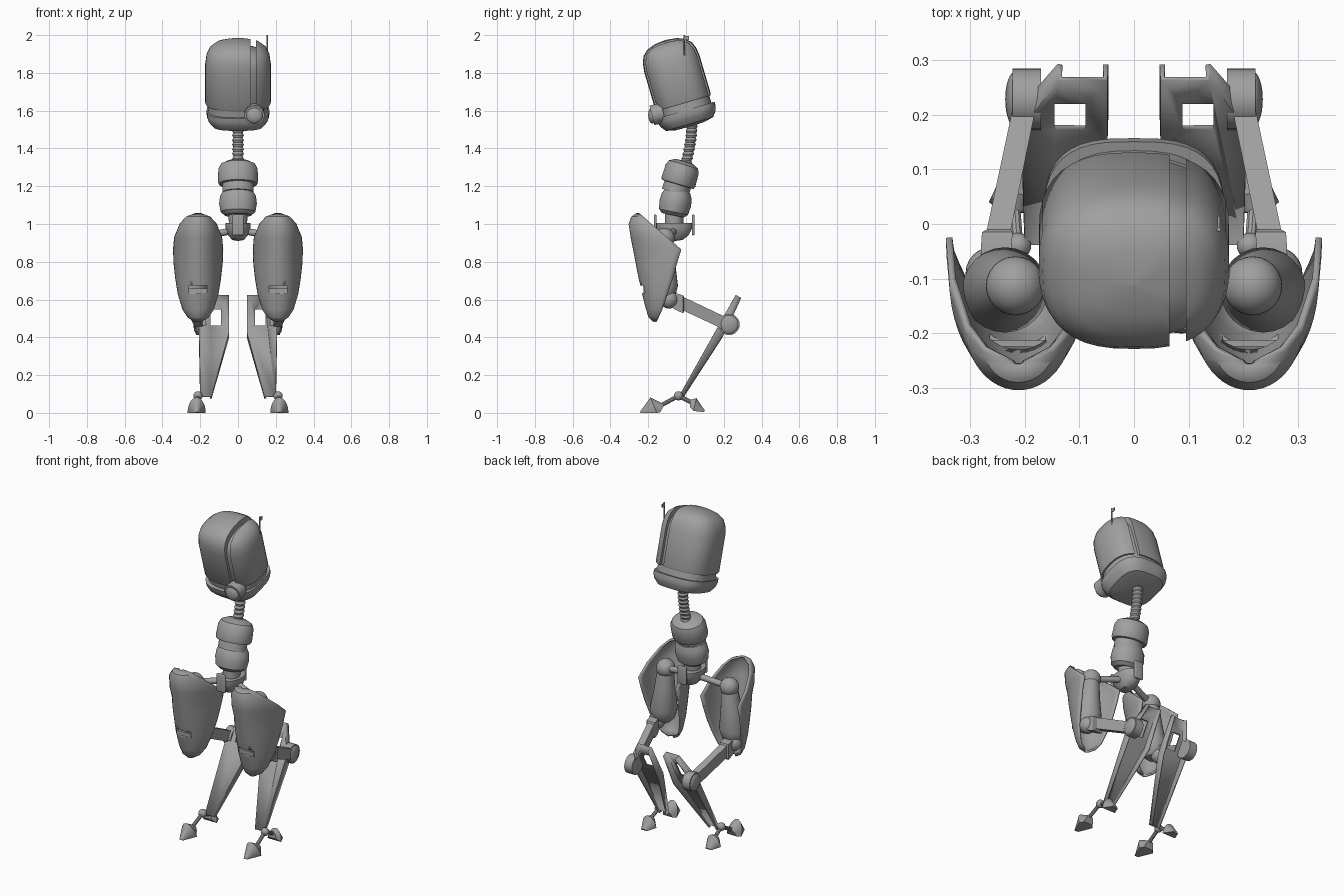
import bpy, bmesh
from math import sin, cos, pi, copysign
from mathutils import Matrix, Vector

cube = bpy.data.objects.get("Cube")
if cube:
    bpy.data.objects.remove(cube)

grey = bpy.data.materials.new("plain_grey")
grey.use_nodes = True
GREY = (0.35, 0.35, 0.35, 1)
grey.diffuse_color = GREY
grey.node_tree.nodes["Principled BSDF"].inputs["Base Color"].default_value = GREY


def finish(name, bm, mirror=False, thick=0, cutter=None, angle=35):
    """Turn a bmesh into a shaded object with optional modifiers."""
    bmesh.ops.remove_doubles(bm, verts=bm.verts, dist=0.0002)
    bmesh.ops.recalc_face_normals(bm, faces=bm.faces)
    mesh = bpy.data.meshes.new(name)
    bm.to_mesh(mesh)
    bm.free()
    mesh.materials.append(grey)
    ob = bpy.data.objects.new(name, mesh)
    bpy.context.collection.objects.link(ob)
    bpy.ops.object.select_all(action='DESELECT')
    ob.select_set(True)
    bpy.context.view_layer.objects.active = ob
    bpy.ops.object.shade_smooth_by_angle(angle=angle * pi / 180)
    if thick:
        m = ob.modifiers.new("thickness", 'SOLIDIFY')
        m.thickness, m.offset = thick, 0
    if cutter:
        m = ob.modifiers.new("cut", 'BOOLEAN')
        m.object, m.operation, m.solver = cutter, 'DIFFERENCE', 'EXACT'
    if mirror:
        ob.modifiers.new("both_sides", 'MIRROR')
    return ob


def loft_mesh(rings, closed=True, caps=True):
    bm = bmesh.new()
    rows = [[bm.verts.new(p) for p in ring] for ring in rings]
    n = len(rows[0])
    for a, b in zip(rows, rows[1:]):
        for i in range(n if closed else n - 1):
            j = (i + 1) % n
            bm.faces.new((a[i], a[j], b[j], b[i]))
    if caps:
        bm.faces.new(rows[0])
        bm.faces.new(rows[-1])
    return bm


def loft(name, rings, closed=True, caps=True, **kw):
    return finish(name, loft_mesh(rings, closed, caps), **kw)


def ring(cx, cy, z, rx, ry, power=2, n=40):
    """Horizontal circle or rounded square."""
    def f(v):
        return copysign(abs(v) ** (2 / power), v)
    return [Vector((cx + rx * f(cos(2 * pi * i / n)), cy + ry * f(sin(2 * pi * i / n)), z))
            for i in range(n)]


def turned_mesh(profile, hx, hy, mat, power=2):
    return loft_mesh([[mat @ p for p in ring(0, 0, z, max(r, .001) * hx, max(r, .001) * hy, power)]
                      for r, z in profile])


def turned(name, profile, hx, hy, mat, power=2, **kw):
    return finish(name, turned_mesh(profile, hx, hy, mat, power), **kw)


def place(y, z, tilt=0, x=0):
    return Matrix.Translation((x, y, z)) @ Matrix.Rotation(tilt, 4, 'X')


def rod(name, a, b, r1, r2, segs=16, **kw):
    a, b = Vector(a), Vector(b)
    d = b - a
    mat = Matrix.Translation((a + b) / 2) @ d.to_track_quat('Z', 'Y').to_matrix().to_4x4()
    bm = bmesh.new()
    bmesh.ops.create_cone(bm, cap_ends=True, segments=segs, radius1=r1, radius2=r2,
                          depth=d.length, matrix=mat)
    return finish(name, bm, **kw)


def ball(name, c, r, scale=(1, 1, 1), **kw):
    bm = bmesh.new()
    bmesh.ops.create_uvsphere(bm, u_segments=24, v_segments=16, radius=r,
                              matrix=Matrix.Translation(c) @ Matrix.Diagonal((*scale, 1)))
    return finish(name, bm, **kw)


def box(name, c, size, bevel=0, **kw):
    bm = bmesh.new()
    bmesh.ops.create_cube(bm, matrix=Matrix.Translation(c) @ Matrix.Diagonal((*size, 1)))
    if bevel:
        bmesh.ops.bevel(bm, geom=bm.edges[:], offset=bevel, segments=3, affect='EDGES', profile=.5)
    return finish(name, bm, **kw)


def hidden_cutter(name, c, size):
    ob = box(name, c, size)
    ob.hide_render = True
    ob.hide_viewport = True
    return ob


def arch_rows(cx, rows, n=16):
    """Arch rows of half width w standing on a base (y, z) and reaching a crown (y, z)."""
    out = []
    for w, by, bz, ty, tz in rows:
        out.append([Vector((cx + w * cos(pi * i / n), by + (ty - by) * sin(pi * i / n),
                            bz + (tz - bz) * sin(pi * i / n))) for i in range(n + 1)])
    return out


# Head: a dome in two pieces with a recessed strip between them
HEAD = place(-.013, 1.638, .285)
DOME = [(.97, 0), (1, .01), (1, .22), (.96, .265), (.87, .3), (.68, .327), (.4, .343), (0, .35)]
for part, cut_x, side in (("dome_main", .065, 1), ("dome_side", .095, -1)):
    bm = turned_mesh(DOME, .174, .153, HEAD, 2.6)
    res = bmesh.ops.bisect_plane(bm, geom=bm.verts[:] + bm.edges[:] + bm.faces[:],
                                 plane_co=(cut_x, 0, 0), plane_no=(side, 0, 0), clear_outer=True)
    bmesh.ops.holes_fill(bm, edges=[e for e in res["geom_cut"] if isinstance(e, bmesh.types.BMEdge)])
    finish(part, bm)
turned("dome_core", [(r * .9, z * .93 - .01) for r, z in DOME], .174, .153, HEAD, 2.6)
turned("head_collar", [(.95, -.06), (.95, .005)], .168, .15, HEAD, 2.6)
turned("jaw", [(0, -.127), (.5, -.125), (.84, -.113), (.98, -.085), (1.03, -.06), (1.03, -.037), (.9, -.037)],
       .161, .155, HEAD, 3)
rod("eye_socket", (.087, -.12, 1.59), (.087, -.18, 1.575), .053, .053, 28)
ball("eye", (.087, -.178, 1.576), .044, (1, .5, 1))
rod("antenna", (.155, -.01, 1.78), (.155, -.01, 2), .005, .004, 8)
box("antenna_flag", (.155, .004, 1.985), (.005, .022, .02))

# Ribbed neck
neck = []
for i in range(19):
    t = i / 18
    r = .031 if i % 2 else .025
    neck.append(ring(0, .034 * sin(t * pi / 2) - .003, 1.31 + .22 * t, r, r, n=20))
loft("neck", neck)

# Torso
turned("chest", [(0, -.095), (.8, -.095), (.8, -.05), (.97, -.048), (1.02, -.035), (1, .035),
                 (.88, .06), (.55, .077), (0, .08)], .104, .091, place(-.03, 1.257, -.29))
turned("belly", [(0, -.075), (.7, -.073), (.92, -.055), (1, -.01), (.95, .03), (.78, .06), (0, .065)],
       .1, .085, place(-.055, 1.118, -.2))
rod("waist", (0, -.065, .98), (0, -.06, 1.06), .048, .05, 24)
turned("pelvis", [(0, -.09), (.45, -.085), (.8, -.06), (1, -.02), (1, .005), (.8, .005)],
       .066, .095, place(-.062, 1.0))
for tag, y in (("front", -.163), ("back", .038)):
    box("pelvis_prong_" + tag, (0, y, .995), (.06, .014, .11), .006)

# Hips and thighs
rod("hip_rod", (.03, -.06, .965), (.217, -.113, .925), .018, .018, mirror=True)
ball("hip_ball", (.217, -.113, .925), .054, mirror=True)
thigh = []
for t, r in ((0, .04), (.12, .05), (.4, .06), (.75, .078), (.92, .066), (1, .04)):
    thigh.append(ring(.217 + .025 * t, -.113 - .01 * t, .925 - .335 * t, r, r, n=24))
loft("thigh", thigh, mirror=True)
ball("knee_ball", (.26, -.09, .6), .048, mirror=True)

# Thigh armour: an open curved shell with a notch
notch = hidden_cutter("armour_notch_cutter", (.213, -.26, .655), (.1, .12, .04))
SHELL = [(.015, -.155, .487, -.172), (.05, -.145, .508, -.193), (.078, -.125, .55, -.206),
         (.102, -.098, .63, -.226), (.115, -.07, .71, -.244), (.124, -.048, .79, -.26),
         (.127, -.025, .865, -.274), (.121, -.1, .93, -.287), (.092, -.185, 1.0, -.298),
         (.06, -.225, 1.035, -.285), (.01, -.25, 1.053, -.258)]
loft("thigh_armour", arch_rows(.211, [(w, yb, z, yf, z) for w, yb, z, yf in SHELL], 24),
     closed=False, caps=False, thick=.012, cutter=notch, mirror=True)
box("armour_notch_bar", (.213, -.218, .647), (.1, .012, .024), mirror=True)

# Middle leg link, a tapered bar
link = []
for x, y, lo, hi, w in ((.258, -.08, .56, .63, .022), (.252, -.045, .54, .632, .028),
                        (.25, -.015, .528, .622, .028), (.247, -.01, .54, .612, .022),
                        (.2, .215, .435, .505, .021)):
    link.append([Vector(p) for p in ((x - w, y, lo), (x + w, y, lo), (x + w, y, hi), (x - w, y, hi))])
loft("leg_link", link, mirror=True)
rod("hock_disc", (.17, .228, .468), (.222, .228, .468), .056, .056, 24, mirror=True)
ball("hock_cap", (.218, .228, .468), .05, (.35, 1, 1), mirror=True)

# Shin: a flat channel with rear flanges and a window
window = hidden_cutter("shin_window_cutter", (.117, .2, .505), (.056, .3, .085))
OUTLINE = [(.052, .622, .03), (.135, .622, .03), (.203, .46, .045),
           (.196, .085, .02), (.145, .085, .02), (.052, .42, .045)]
bm = bmesh.new()
plate = [bm.verts.new((x, -.035 + (z - .085) * .56, z)) for x, z, d in OUTLINE]
rear = [bm.verts.new(v.co + Vector((0, .87, -.49)) * o[2]) for v, o in zip(plate, OUTLINE)]
bm.faces.new(plate)
for a, b in ((1, 2), (2, 3), (4, 5), (5, 0)):
    bm.faces.new((plate[a], plate[b], rear[b], rear[a]))
finish("shin", bm, mirror=True, thick=.01, cutter=window, angle=20)

# Feet: ankle ball with a front and a back toe
ball("ankle_ball", (.212, -.04, .09), .024, mirror=True)
rod("front_toe_rod", (.213, -.04, .09), (.219, -.15, .03), .011, .011, 10, mirror=True)
rod("back_toe_rod", (.213, -.04, .09), (.219, .04, .05), .011, .011, 10, mirror=True)
loft("front_toe", arch_rows(.219, [(.012, -.24, 0, -.245, .004), (.048, -.155, 0, -.188, .082),
                                   (.03, -.135, .004, -.115, .045)]), mirror=True)
loft("back_toe", arch_rows(.219, [(.02, .095, .004, .1, .012), (.046, .04, .01, .055, .078),
                                  (.025, .02, .03, .022, .068)]), mirror=True)
